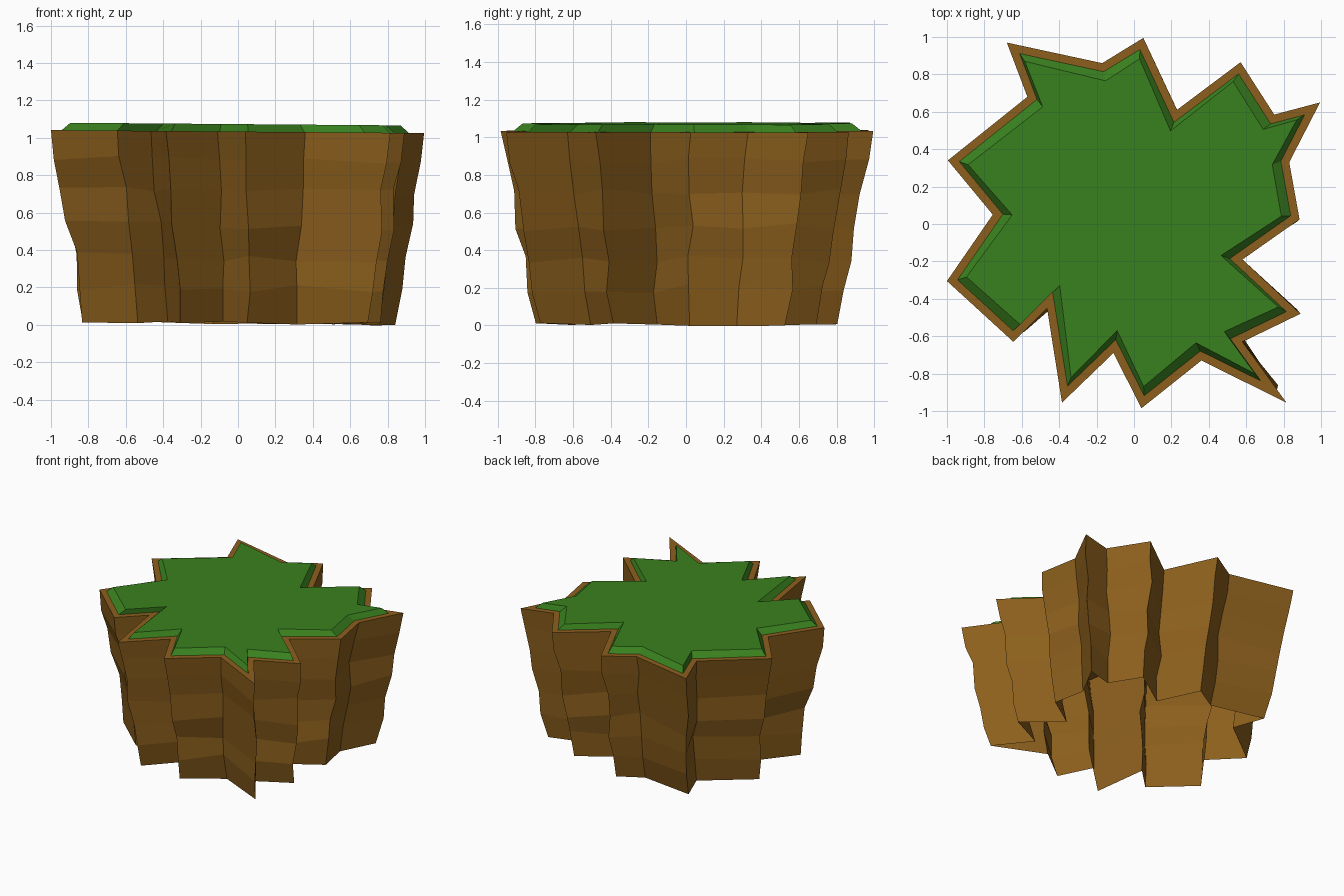
import bpy, bmesh, random
from mathutils import Vector

if "Cube" in bpy.data.objects:
    bpy.data.objects.remove(bpy.data.objects["Cube"])

random.seed(4)

# jagged top outline, clockwise from the back left (reversed to counter-clockwise)
OUTLINE = [(-.68, .97), (-.17, .86), (.05, .995), (.23, .61), (.57, .865), (.75, .585),
           (.995, .65), (.83, .33), (.885, .025), (.58, -.19), (.89, -.48), (.58, -.63),
           (.815, -.955), (.36, -.73), (.04, -.985), (-.11, -.69), (-.385, -.955),
           (-.465, -.45), (-.645, -.63), (-1, -.305), (-.755, .05), (-.995, .34), (-.57, .68)]
OUTLINE = [Vector(p) for p in reversed(OUTLINE)]


def material(name, color):
    m = bpy.data.materials.new(name)
    m.diffuse_color = (*color, 1)
    m.use_nodes = True
    m.node_tree.nodes["Principled BSDF"].inputs["Base Color"].default_value = m.diffuse_color
    return m


def offset(pts, d):
    """Even-width inset of a counter-clockwise outline."""
    out = []
    for i, p in enumerate(pts):
        a = (p - pts[i - 1]).normalized()
        b = (pts[(i + 1) % len(pts)] - p).normalized()
        na, nb = Vector((-a.y, a.x)), Vector((-b.y, b.x))
        out.append(p + (na + nb) * d / (1 + na.dot(nb)))
    return out


def tilt(x, z):
    """The whole block leans slightly down to the right."""
    return z + .010 - .008 * x


def ring(bm, pts, z, jitter=0.0):
    r = lambda: random.uniform(-jitter, jitter)
    return [bm.verts.new((p.x + r(), p.y + r(), tilt(p.x, z) + 1.5 * r())) for p in pts]


def bridge(bm, a, b):
    n = len(a)
    for i in range(n):
        j = (i + 1) % n
        bm.faces.new((a[i], a[j], b[j], b[i]))


def finish(bm, name, mat):
    me = bpy.data.meshes.new(name)
    bm.to_mesh(me)
    bm.free()
    me.materials.append(mat)
    ob = bpy.data.objects.new(name, me)
    bpy.context.collection.objects.link(ob)


earth = material("earth brown", (.262, .115, .012))
grass = material("grass green", (.041, .218, .013))

rim_line = offset(OUTLINE, .043)
top_line = [p - p.normalized() * .05 for p in rim_line]

# rock walls: tapering, uneven rings, open below, with a flat rim on top
# each level: height, x scale, y scale, x shift, unevenness
levels = [(0, .84, .805, .010, .006), (.19, .87, .85, .016, .016), (.35, .88, .88, .008, .016),
          (.52, .92, .91, .008, .016), (.70, .94, .935, 0, .016), (.87, .975, .97, 0, .012),
          (1.023, 1, 1, 0, 0)]
bm = bmesh.new()
prev = None
for z, sx, sy, dx, jit in levels:
    cur = ring(bm, [Vector((p.x * sx + dx, p.y * sy)) for p in OUTLINE], z, jit)
    if prev:
        bridge(bm, prev, cur)
    prev = cur
bridge(bm, prev, ring(bm, rim_line, 1.023))
finish(bm, "rock_walls", earth)

# grass cap: low bevelled slab inside the rim
bm = bmesh.new()
low = ring(bm, rim_line, 1.023)
high = ring(bm, top_line, 1.063)
bridge(bm, low, high)
bm.faces.new(high)
finish(bm, "grass_cap", grass)
